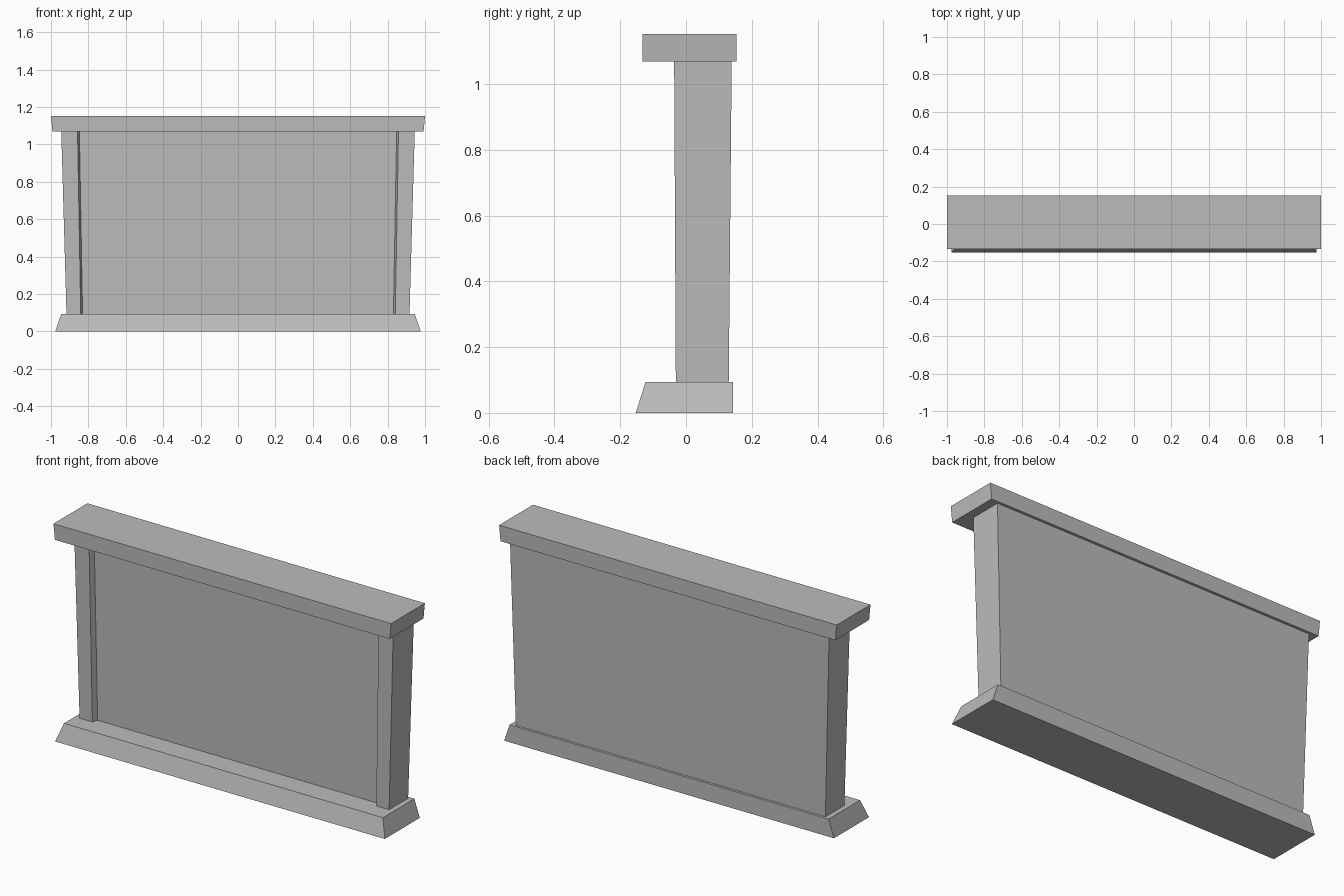
import bpy
import bmesh

cube = bpy.data.objects.get("Cube")
if cube:
    bpy.data.objects.remove(cube, do_unlink=True)

stone = bpy.data.materials.new("grey_stone")
stone.use_nodes = True
colour = (0.5, 0.5, 0.5, 1)
stone.diffuse_color = colour
stone.node_tree.nodes["Principled BSDF"].inputs["Base Color"].default_value = colour


def loft(name, bottom, top, z0, z1):
    """Solid between two matching outlines."""
    bm = bmesh.new()
    low = [bm.verts.new((x, y, z0)) for x, y in bottom]
    high = [bm.verts.new((x, y, z1)) for x, y in top]
    bm.faces.new(low)
    bm.faces.new(high)
    n = len(low)
    for i in range(n):
        j = (i + 1) % n
        bm.faces.new((low[i], low[j], high[j], high[i]))
    bmesh.ops.recalc_face_normals(bm, faces=bm.faces)
    mesh = bpy.data.meshes.new(name)
    bm.to_mesh(mesh)
    bm.free()
    mesh.materials.append(stone)
    obj = bpy.data.objects.new(name, mesh)
    bpy.context.collection.objects.link(obj)
    return obj


def rect(half, front, back):
    return [(-half, front), (half, front), (half, back), (-half, back)]


def wall_outline(outer, inner, front, back):
    """Wall with a pilaster at each end and a recessed front panel."""
    right = [(inner - 0.01, front + 0.03), (inner, front), (outer, front), (outer, back)]
    return right + [(-x, y) for x, y in reversed(right)]


# Sloped plinth, flat at the back
loft("base", rect(0.977, -0.153, 0.143), rect(0.945, -0.123, 0.143), 0, 0.094)

# Wall flaring slightly toward the top
loft("wall", wall_outline(0.917, 0.841, -0.031, 0.13),
     wall_outline(0.945, 0.858, -0.036, 0.139), 0.094, 1.068)

# Capping slab
loft("cap", rect(0.992, -0.133, 0.153), rect(1.0, -0.133, 0.153), 1.068, 1.152)
